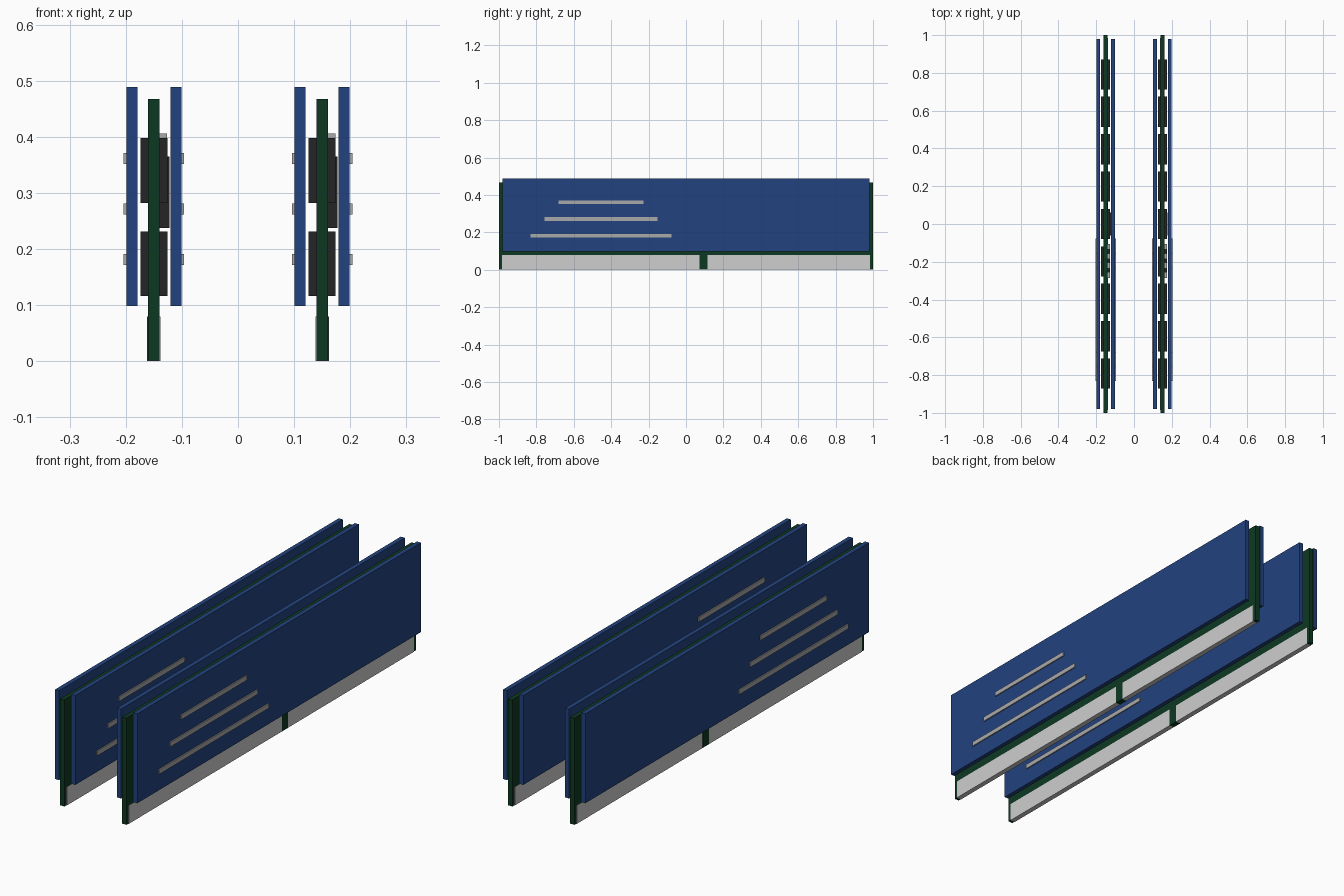
import bpy

cube = bpy.data.objects.get("Cube")
if cube:
    bpy.data.objects.remove(cube, do_unlink=True)


def material(name, rgb):
    m = bpy.data.materials.new(name)
    m.use_nodes = True
    colour = (*rgb, 1)
    m.diffuse_color = colour
    m.node_tree.nodes["Principled BSDF"].inputs["Base Color"].default_value = colour
    return m


blue = material("blue metal", (0.016, 0.055, 0.21))
green = material("board green", (0.004, 0.04, 0.016))
black = material("chip black", (0.018, 0.018, 0.018))
silver = material("contact silver", (0.62, 0.62, 0.62))
grey = material("rib grey", (0.40, 0.40, 0.41))


def box(name, mat, x, y, z):
    """Box spanning the given (low, high) ranges."""
    bounds = (x, y, z)
    bpy.ops.mesh.primitive_cube_add(size=1, location=[(a + b) / 2 for a, b in bounds])
    ob = bpy.context.object
    ob.name = name
    ob.scale = [abs(b - a) for a, b in bounds]
    ob.data.materials.append(mat)


def build_module(side, cx):
    def part(name, mat, x, y, z):
        box(f"{side}_{name}", mat, (cx + x[0], cx + x[1]), y, z)

    # Circuit board, contact edge and key notch
    part("circuit_board", green, (-0.0105, 0.0105), (-1, 1), (0.001, 0.467))
    part("front_contacts", silver, (-0.0115, 0.0115), (-0.985, 0.073), (0, 0.08))
    part("back_contacts", silver, (-0.0115, 0.0115), (0.115, 0.985), (0, 0.08))
    part("key_notch", green, (-0.012, 0.012), (0.073, 0.115), (0, 0.08))

    for sx in (-1, 1):
        face = "right" if sx < 0 else "left"
        # Memory chips, two rows of nine
        for row, z in enumerate(((0.116, 0.231), (0.282, 0.398))):
            for i in range(9):
                y = (i - 4) * 0.198
                part(f"{face}_chip_{row}_{i}", black, (sx * 0.0105, sx * 0.024),
                     (y - 0.08, y + 0.08), z)
        # Heat spreader plate with raised ribs
        part(f"{face}_heat_spreader", blue, (sx * 0.0295, sx * 0.049),
             (-0.98, 0.98), (0.098, 0.489))
        for i in range(3):
            z = 0.181 + i * 0.09
            half = 0.377 - i * 0.075
            part(f"{face}_rib_{i}", grey, (sx * 0.049, sx * 0.054),
                 (-0.455 - half, -0.455 + half), (z - 0.01, z + 0.01))

    # Power controller and small capacitors beside it
    part("power_controller", black, (0.0105, 0.0275), (-0.06, 0.06), (0.237, 0.365))
    for i in range(4):
        y = -0.12 - i * 0.05
        part(f"capacitor_{i}", grey, (0.0105, 0.0235), (y - 0.015, y + 0.015), (0.376, 0.406))


build_module("right_module", -0.15)
build_module("left_module", 0.15)
